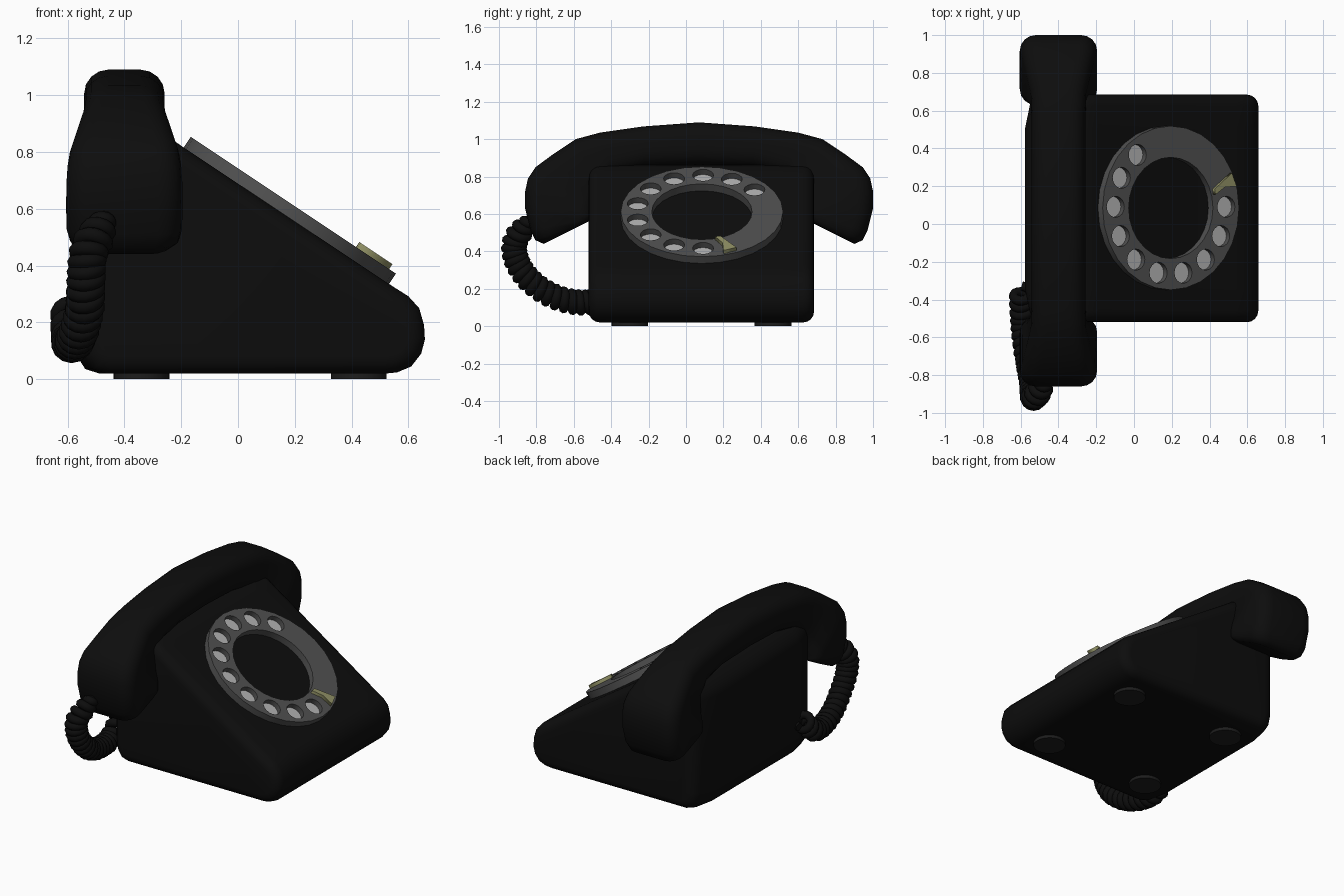
import bpy, bmesh, math
from mathutils import Vector, Matrix

if "Cube" in bpy.data.objects:
    bpy.data.objects.remove(bpy.data.objects["Cube"])


def material(name, r, g, b):
    m = bpy.data.materials.new(name)
    m.diffuse_color = (r, g, b, 1)
    m.use_nodes = True
    m.node_tree.nodes["Principled BSDF"].inputs["Base Color"].default_value = m.diffuse_color
    return m


BLACK = material("black_shell", 0.004, 0.004, 0.004)
RUBBER = material("rubber", 0.012, 0.012, 0.012)
RING = material("dial_grey", 0.08, 0.08, 0.08)
PALE = material("pale_grey", 0.45, 0.45, 0.45)
OLIVE = material("olive_metal", 0.28, 0.28, 0.13)


def select(ob):
    bpy.ops.object.select_all(action='DESELECT')
    ob.select_set(True)
    bpy.context.view_layer.objects.active = ob


def add(name, data, mat, matrix=None):
    ob = bpy.data.objects.new(name, data)
    bpy.context.collection.objects.link(ob)
    data.materials.append(mat)
    if matrix:
        ob.matrix_world = matrix
    return ob


def loft(name, rings, mat, bevel=0.0, smooth=40):
    """Closed loft through rings of equal point count, capped at both ends."""
    bm = bmesh.new()
    loops = [[bm.verts.new(p) for p in r] for r in rings]
    n = len(loops[0])
    for a, b in zip(loops, loops[1:]):
        for i in range(n):
            j = (i + 1) % n
            bm.faces.new((a[i], a[j], b[j], b[i]))
    bm.faces.new(loops[0])
    bm.faces.new(loops[-1])
    bmesh.ops.recalc_face_normals(bm, faces=bm.faces)
    me = bpy.data.meshes.new(name)
    bm.to_mesh(me)
    bm.free()
    ob = add(name, me, mat)
    select(ob)
    if bevel:
        mod = ob.modifiers.new("bevel", 'BEVEL')
        mod.width, mod.segments = bevel, 4
        mod.limit_method, mod.angle_limit = 'ANGLE', math.radians(60)
        bpy.ops.object.modifier_apply(modifier="bevel")
    if smooth:
        bpy.ops.object.shade_smooth_by_angle(angle=math.radians(smooth))
    return ob


def circle(r, n, cx=0, cy=0):
    return [(cx + r * math.cos(2 * math.pi * i / n), cy + r * math.sin(2 * math.pi * i / n)) for i in range(n)]


# Body: wedge profile lofted across y, back slightly bowed
def body_ring(y, back):
    prof = [(0.52, 0.02), (0.56, 0.024), (0.61, 0.045), (0.645, 0.09), (0.658, 0.14),
            (0.655, 0.19), (0.638, 0.25), (0.6, 0.292), (0.54, 0.33), (-0.19, 0.815),
            (-0.24, 0.85), (-0.29, 0.862), (-0.44, 0.862), (-0.49, 0.845), (back + 0.015, 0.8),
            (back, 0.74), (back, 0.14), (back + 0.012, 0.08), (back + 0.04, 0.036), (back + 0.09, 0.02)]
    return [(x, y, z) for x, z in prof]


loft("body", [body_ring(-0.52, -0.54), body_ring(-0.34, -0.578), body_ring(0.5, -0.578),
              body_ring(0.685, -0.54)], BLACK, bevel=0.06)

# Feet
for i, (x, y) in enumerate([(x, y) for x in (-0.34, 0.425) for y in (-0.3, 0.465)]):
    loft(f"foot_{i + 1}", [[(x + px, y + py, z) for px, py in circle(0.098, 24)] for z in (0, 0.03)], RUBBER)

# Handset: rounded-rectangle sections (top t,z / bottom t,z / half width), mirrored
HX, HY = -0.4, 0.07
half = [(0, 1.09, 0, 0.86, 0.142), (0.3, 1.068, 0.29, 0.85, 0.142), (0.53, 1.035, 0.46, 0.81, 0.142),
        (0.66, 1.0, 0.53, 0.72, 0.147), (0.78, 0.92, 0.55, 0.64, 0.172), (0.875, 0.85, 0.555, 0.61, 0.192),
        (0.915, 0.79, 0.56, 0.60, 0.2), (0.93, 0.72, 0.56, 0.59, 0.204), (0.93, 0.63, 0.56, 0.585, 0.205),
        (0.9, 0.51, 0.562, 0.58, 0.203), (0.875, 0.46, 0.575, 0.57, 0.192), (0.83, 0.44, 0.6, 0.555, 0.17)]


def handset_ring(tt, tz, bt, bz, hw, sign):
    top, bot = Vector((0, tt * sign, tz)), Vector((0, bt * sign, bz))
    mid, up = (top + bot) / 2, (top - bot).normalized()
    hh = (top - bot).length / 2
    r = min(0.085, hh * 0.8)
    pts = []
    for k, (sx, sz) in enumerate([(1, 1), (-1, 1), (-1, -1), (1, -1)]):
        for s in range(5):
            a = math.pi / 2 * (k + s / 4)
            x = sx * (hw - r) + r * math.cos(a)
            v = sz * (hh - r) + r * math.sin(a)
            pts.append(mid + up * v + Vector((HX + x, HY, 0)))
    return pts


stations = [handset_ring(*s, -1) for s in reversed(half)] + [handset_ring(*s, 1) for s in half[1:]]
loft("handset", stations, BLACK, smooth=50)

# Dial frame: local x = world y, local y = up the slope, local z = outward
ang = math.radians(33.7)
c, s = math.cos(ang), math.sin(ang)
DIAL = Matrix(((0, -c, s, 0.17), (1, 0, 0, 0.085), (0, s, c, 0.575), (0, 0, 0, 1)))


def plate(name, outlines, z0, z1, mat):
    """Flat plate from 2D outlines; inner outlines become holes."""
    cu = bpy.data.curves.new(name, 'CURVE')
    cu.dimensions, cu.fill_mode = '2D', 'BOTH'
    cu.extrude = (z1 - z0) / 2
    for pts in outlines:
        sp = cu.splines.new('POLY')
        sp.points.add(len(pts) - 1)
        for p, (x, y) in zip(sp.points, pts):
            p.co = (x, y, 0, 1)
        sp.use_cyclic_u = True
    ob = add(name, cu, mat, DIAL @ Matrix.Translation((0, 0, (z0 + z1) / 2)))
    select(ob)
    bpy.ops.object.convert(target='MESH')
    return bpy.context.object


# Finger wheel with ten holes and pale discs at their bottoms
holes = [math.radians(37 + 26 * i) for i in range(10)]
centres = [(0.352 * math.cos(a), 0.352 * math.sin(a)) for a in holes]
plate("finger_wheel", [circle(0.434, 28), circle(0.268, 28)] + [circle(0.056, 16, *p) for p in centres],
      -0.005, 0.045, RING)
plate("number_discs", [circle(0.056, 16, *p) for p in centres], -0.005, 0.012, PALE)

# Finger stop
plate("finger_stop", [[(0.07, -0.27), (0.1, -0.265), (0.185, -0.375), (0.115, -0.405), (0.11, -0.33)]],
      0.04, 0.066, OLIVE)

# Coiled cord: helix wound around a smooth path
path = [Vector(p) for p in [(-0.46, -0.79, 0.59), (-0.475, -0.85, 0.55), (-0.525, -0.915, 0.45),
                            (-0.535, -0.905, 0.35), (-0.54, -0.84, 0.25), (-0.56, -0.73, 0.17),
                            (-0.58, -0.6, 0.13), (-0.59, -0.48, 0.14), (-0.592, -0.36, 0.25)]]


def catmull(t):
    i = min(int(t), len(path) - 2)
    f = t - i
    p0, p1, p2, p3 = (path[max(0, min(len(path) - 1, i + k))] for k in (-1, 0, 1, 2))
    return 0.5 * (2 * p1 + (p2 - p0) * f + (2 * p0 - 5 * p1 + 4 * p2 - p3) * f ** 2
                  + (3 * p1 - p0 - 3 * p2 + p3) * f ** 3)


TURNS, STEPS = 24, 14
count = TURNS * STEPS
cord = bpy.data.curves.new("coiled_cord", 'CURVE')
cord.dimensions = '3D'
cord.bevel_depth, cord.bevel_resolution, cord.use_fill_caps = 0.026, 2, True
sp = cord.splines.new('POLY')
sp.points.add(count)
for k in range(count + 1):
    t = k / count * (len(path) - 1)
    pos = catmull(t)
    tan = (catmull(min(t + 0.02, len(path) - 1)) - catmull(max(t - 0.02, 0))).normalized()
    n1 = tan.cross(Vector((1, 0, 0))).normalized()
    n2 = tan.cross(n1)
    r = 0.045 * min(1, 0.12 + max(0, t - 0.6))
    a = 2 * math.pi * k / STEPS
    sp.points[k].co = (*(pos + (n1 * math.cos(a) + n2 * math.sin(a)) * r), 1)
ob = add("coiled_cord", cord, BLACK)
select(ob)
bpy.ops.object.convert(target='MESH')
bpy.ops.object.shade_smooth_by_angle(angle=math.radians(50))
